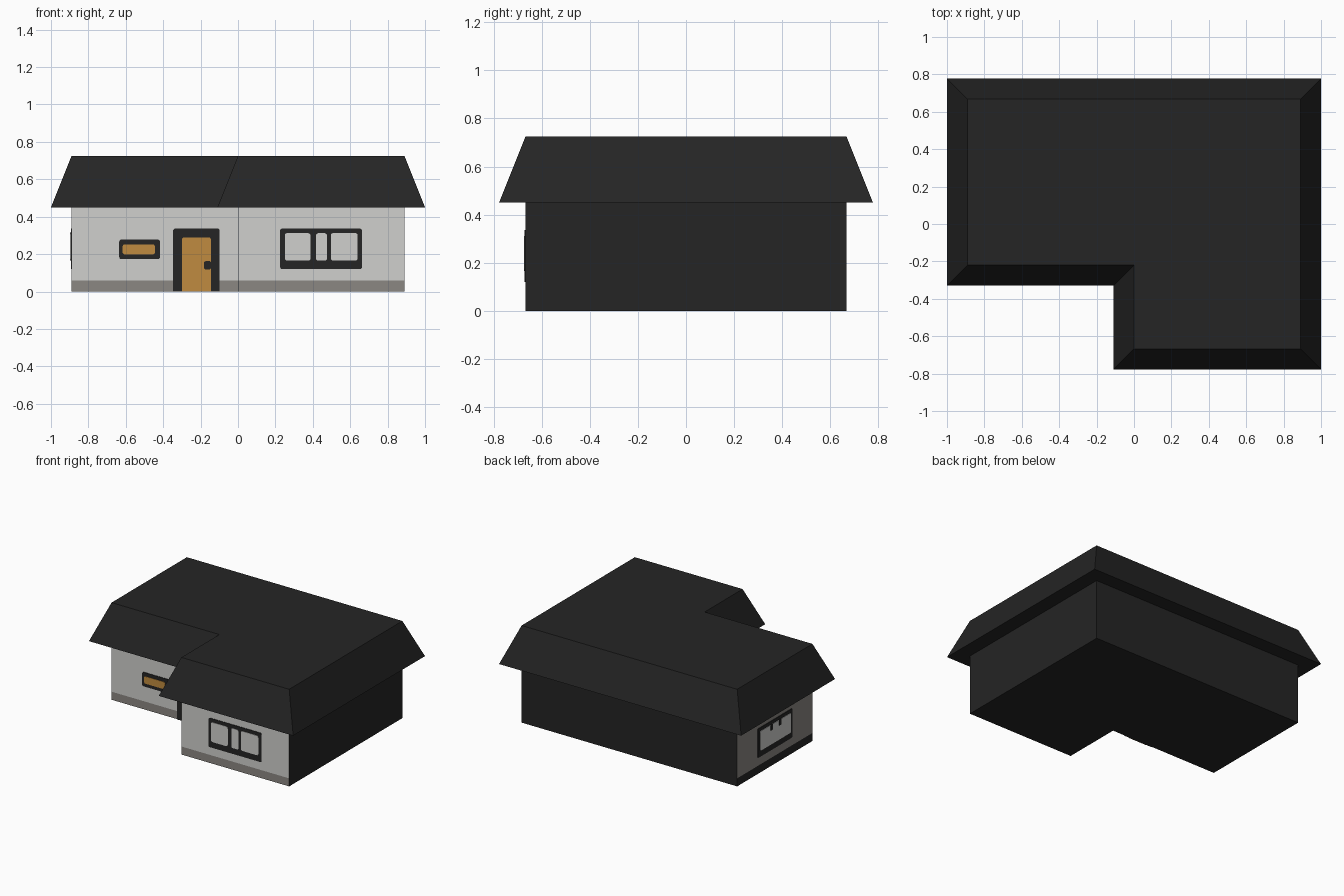
import bpy, bmesh, math
from mathutils import Vector

if "Cube" in bpy.data.objects:
    bpy.data.objects.remove(bpy.data.objects["Cube"])


def mat(name, r, g, b):
    m = bpy.data.materials.new(name)
    m.diffuse_color = (r, g, b, 1)
    m.use_nodes = True
    m.node_tree.nodes["Principled BSDF"].inputs["Base Color"].default_value = m.diffuse_color
    return m


BLACK = mat("charcoal", 0.018, 0.018, 0.018)
LIGHT = mat("light_grey", 0.63, 0.63, 0.615)
TAUPE = mat("taupe", 0.26, 0.245, 0.225)
WOOD = mat("orange_wood", 0.53, 0.26, 0.05)


def outline(o):
    """L-shaped plan, grown outwards by o."""
    x, y, nx, ny = 0.89 + o, 0.6675 + o, -o, -0.22 - o
    return [(-x, ny), (nx, ny), (nx, -y), (x, -y), (x, y), (-x, y)]


def finish(name, bm, mats):
    me = bpy.data.meshes.new(name)
    for m in mats:
        me.materials.append(m)
    bm.to_mesh(me)
    bm.free()
    ob = bpy.data.objects.new(name, me)
    bpy.context.collection.objects.link(ob)
    return ob


def loft(rings, cap_bottom, cap_top):
    """Join (offset, z) copies of the plan outline with flat side faces."""
    bm = bmesh.new()
    loops = [[bm.verts.new((x, y, z)) for x, y in outline(o)] for o, z in rings]
    for a, b in zip(loops, loops[1:]):
        for i in range(len(a)):
            j = (i + 1) % len(a)
            bm.faces.new((a[i], a[j], b[j], b[i]))
    if cap_bottom:
        bm.faces.new(loops[0][::-1])
    if cap_top:
        bm.faces.new(loops[-1])
    bm.normal_update()
    return bm


# Walls: front is light with a taupe plinth, left is taupe with a dark plinth
bm = loft([(0, 0), (0, 0.06), (0, 0.45)], True, False)
for f in bm.faces:
    low = f.calc_center_median().z < 0.06
    if f.normal.y < -0.5:
        f.material_index = 2 if low else 1
    elif f.normal.x < -0.5:
        f.material_index = 0 if low else 2
finish("walls", bm, [BLACK, LIGHT, TAUPE])

# Roof: soffit, sloped skirt and flat top
finish("roof", loft([(0, 0.45), (0.11, 0.45), (0, 0.725)], False, True), [BLACK])


def plate(name, u0, u1, z0, z1, m, wall, depth=0.004, r=0.012, side=False, flat_base=False):
    """Thin rounded plate on a front wall (y = wall) or left wall (x = wall)."""
    pts = []
    corners = [(u0, z0, 1, 1, 180), (u1, z0, -1, 1, 270), (u1, z1, -1, -1, 0), (u0, z1, 1, -1, 90)]
    for u, z, su, sz, start in corners:
        if flat_base and sz > 0:
            pts.append((u, z))
            continue
        for k in range(4):
            a = math.radians(start + 30 * k)
            pts.append((u + su * r + r * math.cos(a), z + sz * r + r * math.sin(a)))
    bm = bmesh.new()

    def vert(u, z, d):
        return bm.verts.new((wall - d, u, z) if side else (u, wall - d, z))
    back = [vert(u, z, 0) for u, z in pts]
    front = [vert(u, z, depth) for u, z in pts]
    bm.faces.new(front)
    for i in range(len(pts)):
        j = (i + 1) % len(pts)
        bm.faces.new((back[i], back[j], front[j], front[i]))
    bmesh.ops.recalc_face_normals(bm, faces=bm.faces)
    out = Vector((-1, 0, 0)) if side else Vector((0, -1, 0))
    bm.faces.ensure_lookup_table()
    if bm.faces[0].normal.dot(out) < 0:
        bmesh.ops.reverse_faces(bm, faces=bm.faces)
    finish(name, bm, [m])


PORCH, FRONT, LEFT = -0.22, -0.6675, -0.89

# Small slot window
plate("slot_window_frame", -0.635, -0.417, 0.173, 0.278, BLACK, PORCH)
plate("slot_window_pane", -0.617, -0.444, 0.198, 0.252, WOOD, PORCH, 0.007)

# Door with frame and handle
plate("door_frame", -0.347, -0.098, 0.0, 0.337, BLACK, PORCH, flat_base=True)
plate("door", -0.30, -0.145, 0.0, 0.29, WOOD, PORCH, 0.007, flat_base=True)
plate("door_handle", -0.182, -0.143, 0.117, 0.163, BLACK, PORCH, 0.009)

# Three-pane front window
plate("front_window_frame", 0.225, 0.663, 0.12, 0.337, BLACK, FRONT)
for i, (a, b) in enumerate([(0.25, 0.388), (0.417, 0.476), (0.496, 0.64)]):
    plate(f"front_window_pane_{i + 1}", a, b, 0.165, 0.312, LIGHT, FRONT, 0.007)

# Left window: wide pane with short bars at its top edge
plate("left_window_frame", 0.02, 0.43, 0.12, 0.337, BLACK, LEFT, side=True)
plate("left_window_pane", 0.04, 0.405, 0.165, 0.312, LIGHT, LEFT, 0.007, side=True)
for i, y in enumerate((0.17, 0.27)):
    plate(f"left_window_bar_{i + 1}", y - 0.012, y + 0.012, 0.27, 0.315, BLACK, LEFT, 0.009, 0.005, side=True)
